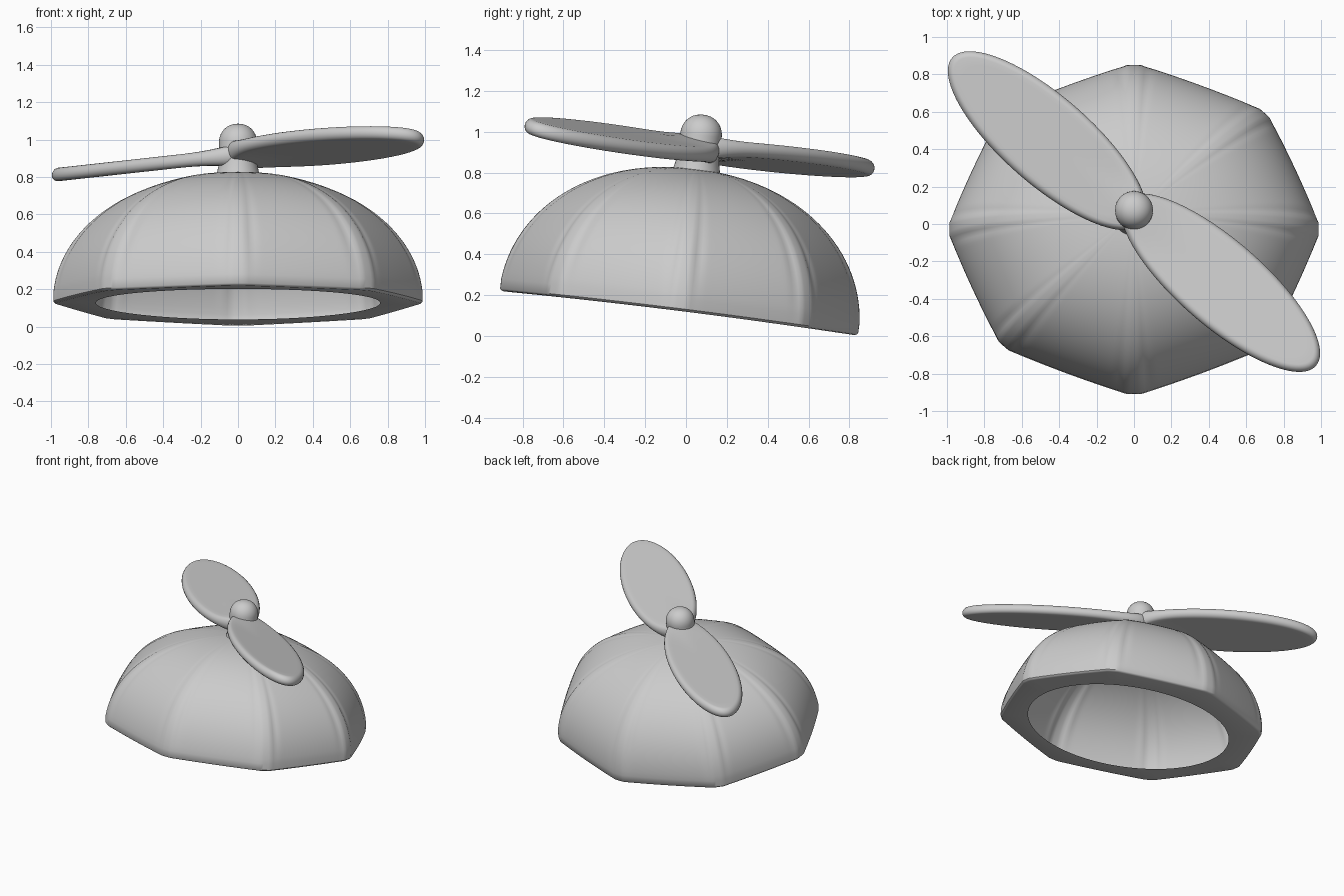
import bpy
from math import sin, cos, pi, radians, tau, exp, hypot
from mathutils import Matrix

if "Cube" in bpy.data.objects:
    bpy.data.objects.remove(bpy.data.objects["Cube"])

# The whole hat leans back around this frame (local z = hat axis)
TILT = Matrix.Translation((0, -0.035, 0.111)) @ Matrix.Rotation(radians(-7.1), 4, 'X')


def loft(name, rings, cap_start=False, cap_end=False, matrix=None):
    """Skin a list of equally long closed rings into one object."""
    n = len(rings[0])
    verts = [p for ring in rings for p in ring]
    faces = [(r * n + i, r * n + (i + 1) % n, (r + 1) * n + (i + 1) % n, (r + 1) * n + i)
             for r in range(len(rings) - 1) for i in range(n)]
    if cap_start:
        faces.append(tuple(reversed(range(n))))
    if cap_end:
        faces.append(tuple(range(len(verts) - n, len(verts))))
    me = bpy.data.meshes.new(name)
    me.from_pydata(verts, [], faces)
    if matrix:
        me.transform(matrix)
    ob = bpy.data.objects.new(name, me)
    bpy.context.collection.objects.link(ob)
    bpy.ops.object.select_all(action='DESELECT')
    ob.select_set(True)
    bpy.context.view_layer.objects.active = ob
    bpy.ops.object.shade_smooth_by_angle(angle=radians(42))
    return ob


# Eight-panel cap: octagon with blunt corners, rounder towards the crown
SEG = 320
RX, RY, H = 0.99, 0.887, 0.712


def panel_radius(a, round_mix, seam):
    d = (a % (pi / 4)) - pi / 8
    octagon = min(cos(pi / 8) / cos(d), 0.985) / 0.985
    off = pi / 8 - abs(d)
    groove = exp(-((off - 0.075) / 0.03) ** 2)
    return octagon * (1 - round_mix) + round_mix - seam * groove


def bow(y, h):
    """The rim rises slightly at the sides."""
    return h + 0.012 * (1 - (y / RY) ** 2) * (1 - h / H)


def cap_ring(scale, h, round_mix, seam=0):
    ring = []
    for i in range(SEG):
        a = tau * i / SEG
        r = scale * panel_radius(a, round_mix, seam)
        y = RY * r * sin(a)
        ring.append((RX * r * cos(a), y, bow(y, h)))
    return ring


# Oval opening and flat underside rim, then the rounded edge and dome with seams
rings = [[]]
for i in range(SEG):
    y = -0.03 + 0.665 * sin(tau * i / SEG)
    rings[0].append((0.76 * cos(tau * i / SEG), y, bow(y, 0)))
for s, h in ((0.975, 0.0), (0.988, 0.004), (0.996, 0.012)):
    rings.append(cap_ring(s, h, 0.14))
for k in range(1, 33):
    t = pi / 2 * (0.02 + 0.979 * k / 32)
    seam = 0.009 * min(1, k / 8)
    rings.append(cap_ring(cos(t) ** 0.95, H * sin(t) ** 0.97, 0.14 + 0.4 * sin(t) ** 4, seam))
loft("cap", rings, cap_end=True, matrix=TILT)

# Hub: flared post with a round knob
profile = [(0.125, 0.66), (0.112, 0.72), (0.103, 0.76), (0.1, 0.82)]
profile += [(0.102 * cos(t) ** 0.9, 0.88 + 0.1 * sin(t)) for t in (pi / 2 * k / 10 for k in range(10))]
profile.append((0.004, 0.98))
loft("propeller_hub",
     [[(r * cos(tau * i / 40), r * sin(tau * i / 40), h) for i in range(40)] for r, h in profile],
     cap_start=True, cap_end=True, matrix=TILT)


# Propeller blades: pitched ovals with round edges that swell into the hub
def blade(name, matrix):
    ux, uy = -0.753, 0.657
    t = 0.036
    # (shrink, edge offset, height) of each ring from underside centre to top centre
    inner = (0.02, 0.25, 0.5, 0.75, 0.9)
    steps = [(s, 0, -1) for s in inner]
    steps += [(1, cos(f), sin(f)) for f in (-pi / 2 + pi * k / 10 for k in range(11))]
    steps += [(s, 0, 1) for s in reversed(inner)]
    blade_rings = []
    for s, edge, height in steps:
        a, b = s * 0.64 + t * edge, s * 0.2 + t * edge
        ring = []
        for i in range(96):
            p, q = a * cos(tau * i / 96), b * sin(tau * i / 96)
            x, y = -0.463 + p * ux - q * uy, 0.445 + p * uy + q * ux
            swell = 1 + 0.6 * exp(-(hypot(x, y - 0.066) / 0.14) ** 2)
            ring.append((x, y, 0.919 + 0.11 * x + t * swell * height))
        blade_rings.append(ring)
    loft(name, blade_rings, True, True, matrix)


blade("propeller_blade_back", Matrix.Identity(4))
blade("propeller_blade_front", TILT @ Matrix.Rotation(pi, 4, 'Z') @ TILT.inverted())
